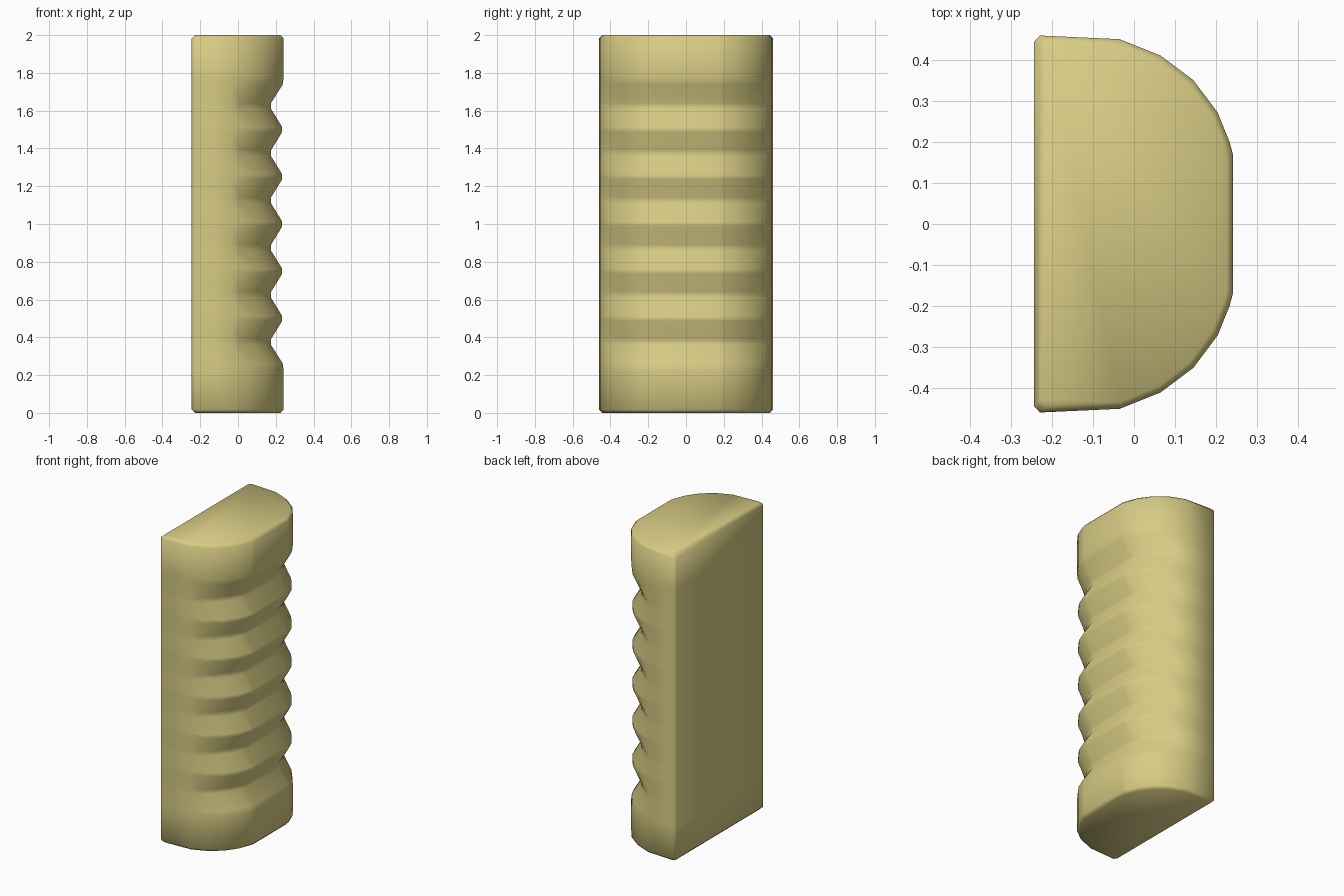
import bpy, bmesh

if "Cube" in bpy.data.objects:
    bpy.data.objects.remove(bpy.data.objects["Cube"])

# Half of the D-shaped cross-section: x, y, share of groove depth
half = [(-0.245, 0.445, 0), (-0.23, 0.461, 0), (-0.035, 0.452, 0),
        (0.065, 0.412, 0.8), (0.145, 0.352, 1), (0.205, 0.272, 1),
        (0.234, 0.2, 1), (0.242, 0.17, 1)]
outline = half + [(x, -y, f) for x, y, f in reversed(half)]

# Heights with groove depth and edge inset: chamfered ends, six finger grooves
levels = [(0, 0, 0.017), (0.017, 0, 0), (0.225, 0, 0)]
for i in range(6):
    mid = 0.375 + 0.25 * i
    first, last = (0.002 if i == 0 else 0), (0.002 if i == 5 else 0)
    levels += [(mid - 0.112, 0.008 - first, 0), (mid - 0.016, 0.067, 0),
               (mid + 0.016, 0.067, 0), (mid + 0.112, 0.008 - last, 0)]
levels += [(1.775, 0, 0), (1.983, 0, 0), (2, 0, 0.017)]

# Grip body: rings stacked upwards and bridged
bm = bmesh.new()
rings = []
for z, depth, inset in levels:
    sx, sy = 1 - inset / 0.245, 1 - inset / 0.46
    rings.append([bm.verts.new(((x - depth * f) * sx, y * sy, z))
                  for x, y, f in outline])
n = len(outline)
for low, high in zip(rings, rings[1:]):
    for i in range(n):
        j = (i + 1) % n
        bm.faces.new((low[i], low[j], high[j], high[i]))
bm.faces.new(rings[0])
bm.faces.new(rings[-1])
bmesh.ops.recalc_face_normals(bm, faces=bm.faces)
for face in bm.faces:
    face.smooth = True

mesh = bpy.data.meshes.new("ribbed_grip")
bm.to_mesh(mesh)
bm.free()
grip = bpy.data.objects.new("ribbed_grip", mesh)
bpy.context.collection.objects.link(grip)

# Khaki finish
mat = bpy.data.materials.new("khaki")
mat.diffuse_color = (0.68, 0.6, 0.23, 1)
mat.use_nodes = True
mat.node_tree.nodes["Principled BSDF"].inputs["Base Color"].default_value = mat.diffuse_color
mesh.materials.append(mat)
